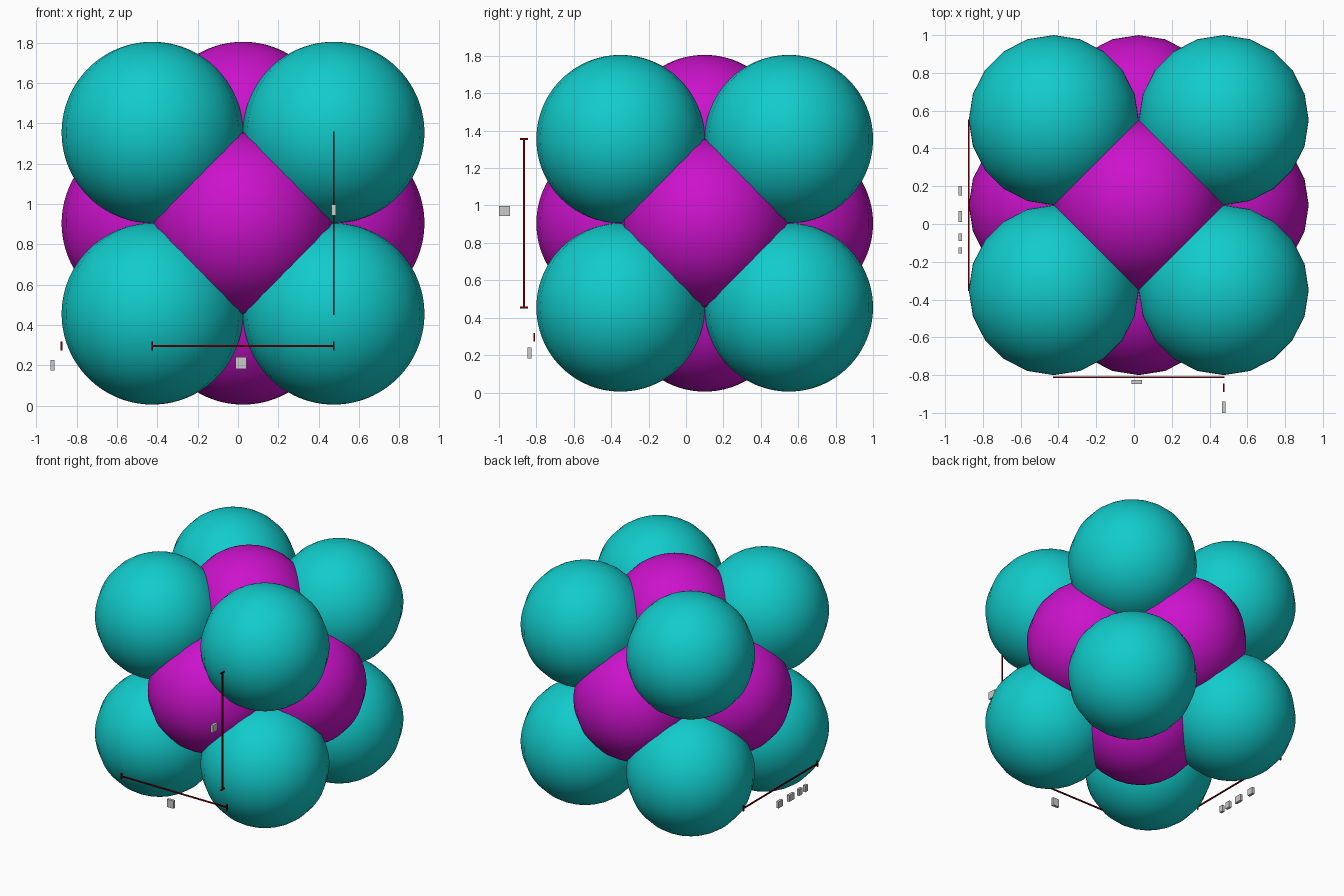
import bpy
from itertools import product
from mathutils import Vector

if "Cube" in bpy.data.objects:
    bpy.data.objects.remove(bpy.data.objects["Cube"])

R = 0.45                               # ball radius; neighbouring corner balls touch
CENTRE = Vector((0.025, 0.10, 0.905))  # middle of the cubic cell


def material(name, rgb):
    m = bpy.data.materials.new(name)
    m.diffuse_color = (*rgb, 1)
    m.use_nodes = True
    m.node_tree.nodes["Principled BSDF"].inputs["Base Color"].default_value = m.diffuse_color
    return m


TEAL = material("teal", (0.006, 0.60, 0.60))
MAGENTA = material("magenta", (0.60, 0.006, 0.60))
RED = material("dark red", (0.20, 0.0, 0.002))
GREY = material("light grey", (0.60, 0.60, 0.60))


def ball(name, direction, mat):
    bpy.ops.mesh.primitive_uv_sphere_add(segments=20, ring_count=56, radius=R,
                                         location=CENTRE + Vector(direction) * R)
    ob = bpy.context.object
    ob.name = name
    ob.data.materials.append(mat)
    bpy.ops.object.shade_smooth()


def bar(name, centre, size, mat):
    bpy.ops.mesh.primitive_cube_add(size=1, location=centre)
    ob = bpy.context.object
    ob.name = name
    ob.scale = size
    bpy.ops.object.transform_apply(location=False, rotation=False, scale=True)
    ob.data.materials.append(mat)


def dimension_line(name, mid, axis, tick_axis):
    """Thin bar along one axis with a short tick at both ends."""
    size = [0.009] * 3
    size[axis] = 2 * R
    bar(name + "_line", mid, size, RED)
    for s in (-1, 1):
        pos = list(mid)
        pos[axis] += s * R
        size = [0.009] * 3
        size[tick_axis] = 0.045
        bar(name + "_tick", pos, size, RED)


# balls on the eight corners of the cell
for d in product((-1, 1), repeat=3):
    ball("corner_ball", d, TEAL)

# balls on the six face centres
for axis in range(3):
    for s in (-1, 1):
        d = [0, 0, 0]
        d[axis] = s
        ball("face_ball", d, MAGENTA)

# measuring lines for width, depth and height
dimension_line("width", (0.025, -0.812, 0.295), 0, 2)
dimension_line("depth", (-0.875, 0.10, 0.295), 1, 2)
dimension_line("height", (0.475, -0.866, 0.905), 2, 1)

# small blank tags beside the lines
bar("width_tag", (0.015, -0.837, 0.212), (0.055, 0.02, 0.06), GREY)
bar("height_tag", (0.475, -0.970, 0.970), (0.02, 0.06, 0.055), GREY)
for y, w in ((0.175, 0.05), (0.04, 0.06), (-0.07, 0.04), (-0.14, 0.03)):
    bar("depth_tag", (-0.92, y, 0.20), (0.02, w, 0.05), GREY)
